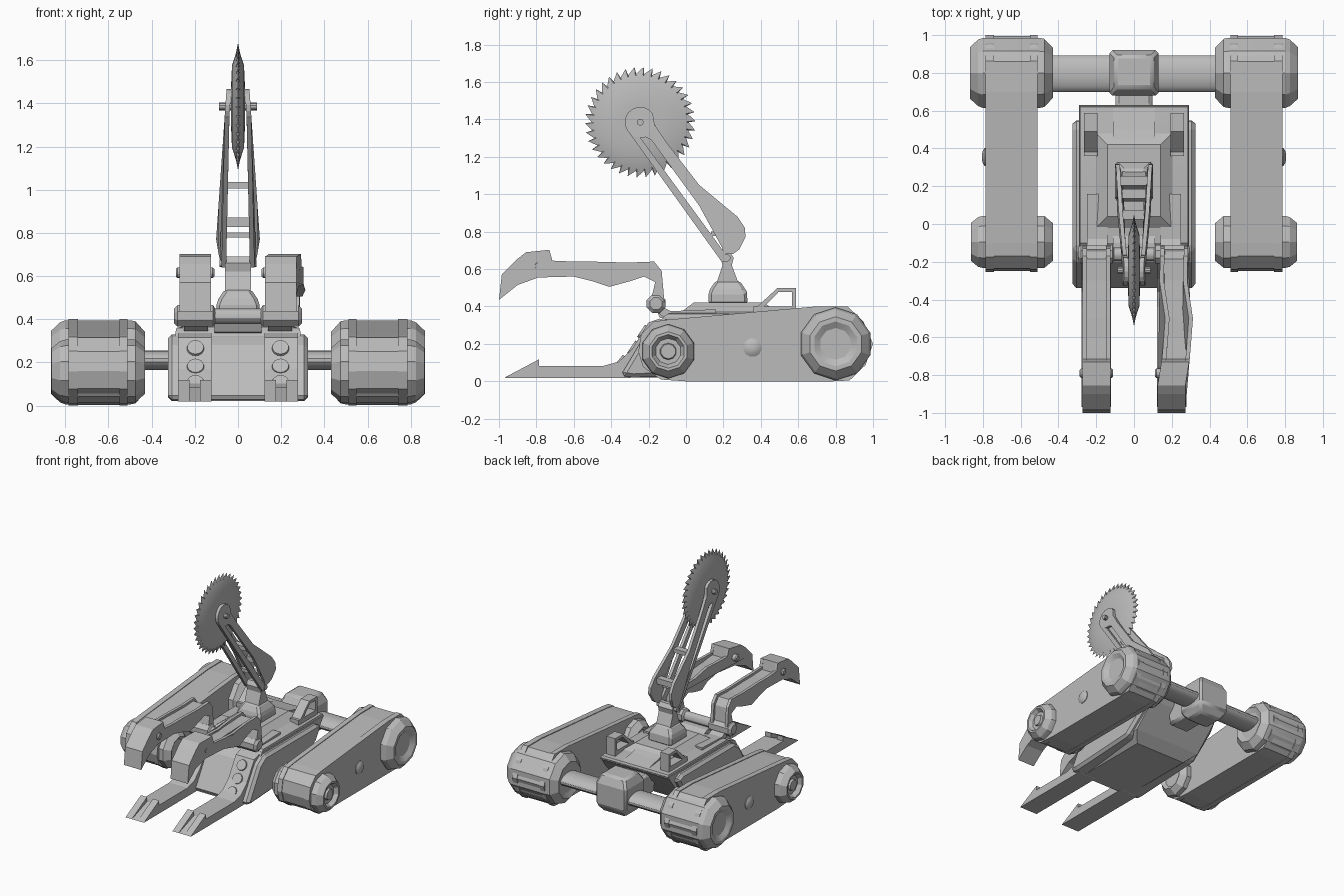
import bpy, bmesh, math
from mathutils import Vector

if "Cube" in bpy.data.objects:
    bpy.data.objects.remove(bpy.data.objects["Cube"])

steel = bpy.data.materials.new("grey_steel")
steel.use_nodes = True
GREY = (0.5, 0.5, 0.5, 1)
steel.diffuse_color = GREY
steel.node_tree.nodes["Principled BSDF"].inputs["Base Color"].default_value = GREY


def finish(name, bm, smooth=30, bevel=0):
    bmesh.ops.recalc_face_normals(bm, faces=bm.faces[:])
    mesh = bpy.data.meshes.new(name)
    bm.to_mesh(mesh)
    bm.free()
    mesh.materials.append(steel)
    ob = bpy.data.objects.new(name, mesh)
    bpy.context.scene.collection.objects.link(ob)
    if bevel:
        mod = ob.modifiers.new("Bevel", "BEVEL")
        mod.width, mod.segments, mod.limit_method = bevel, 1, "ANGLE"
    if smooth:
        bpy.ops.object.select_all(action="DESELECT")
        ob.select_set(True)
        bpy.context.view_layer.objects.active = ob
        bpy.ops.object.shade_smooth_by_angle(angle=math.radians(smooth))
    return ob


def loft(name, rings, **kw):
    """Bridge closed rings of equal length and cap both ends."""
    bm = bmesh.new()
    rows = [[bm.verts.new(p) for p in ring] for ring in rings]
    n = len(rows[0])
    for a, b in zip(rows, rows[1:]):
        for i in range(n):
            j = (i + 1) % n
            bm.faces.new((a[i], a[j], b[j], b[i]))
    bm.faces.new(rows[0])
    bm.faces.new(rows[-1])
    return finish(name, bm, **kw)


def extrude(name, pts, x0, x1, shift=lambda y, z: 0, **kw):
    """Extrude a (y, z) profile along x, with an optional sideways shift."""
    return loft(name, [[(x + shift(y, z), y, z) for y, z in pts] for x in (x0, x1)], **kw)


def lathe(name, prof, y, z, n=10, sx=1, flat=1, **kw):
    """Turn (x, radius) pairs about an axle along x."""
    ang = [math.tau * (i + 0.5) / n for i in range(n)]
    return loft(name, [[(sx * x, y + r * math.cos(a), z + flat * r * math.sin(a))
                        for a in ang] for x, r in prof], **kw)


def levels(name, secs, **kw):
    """Stack rectangles given as (z, half width, front y, back y)."""
    return loft(name, [[(-w, a, z), (w, a, z), (w, b, z), (-w, b, z)]
                       for z, w, a, b in secs], **kw)


# Track units
belt = [(-.25, .16), (-.235, .25), (-.17, .315), (-.1, .325), (.7, .395), (.86, .395),
        (.945, .315), (.995, .2), (.955, .09), (.87, .01), (.78, .003), (0, .003),
        (-.13, .015), (-.225, .08)]
lip = [(.38 + (y - .38) * 1.008, max(0, .2 + (z - .2) * 1.03)) for y, z in belt]
for sx, side in ((1, "left"), (-1, "right")):
    extrude(side + "_belt", belt, sx * .52, sx * .78, smooth=0)
    for k, (a, b) in enumerate(((.512, .55), (.742, .785))):
        extrude(f"{side}_belt_lip_{k}", lip, sx * a, sx * b, smooth=0)
    lathe(side + "_rear_wheel", [(.445, .1), (.43, .14), (.475, .19), (.5, .195), (.8, .195),
                                 (.825, .185), (.867, .145), (.867, .12), (.845, .085)],
          .8, .2, 10, sx, smooth=20)
    lathe(side + "_front_wheel", [(.45, .08), (.43, .105), (.475, .145), (.8, .145), (.825, .138),
                                  (.864, .105), (.864, .09), (.835, .07), (.835, .045), (.85, .04)],
          -.095, .16, 10, sx, smooth=20)
    lathe(side + "_belt_bolt", [(.77, .05), (.79, .05), (.8, .035), (.805, .015)],
          .355, .18, 12, sx)
    lathe(side + "_rear_axle", [(.1, .097), (.5, .097)], .795, .21, 20, sx, flat=.48)

# Rear gearbox joining axle and hull
levels("gearbox", [(.08, .09, .72, .87), (.14, .13, .68, .92), (.31, .13, .68, .92),
                   (.38, .1, .72, .89)], smooth=20, bevel=.015)
levels("gearbox_neck", [(.13, .09, .5, .72), (.31, .1, .5, .72)], bevel=.02)

# Hull, flanks and deck
levels("hull", [(.02, .22, -.33, .3), (.08, .29, -.3, .38), (.25, .29, -.2, .56),
                (.345, .29, -.12, .63)], smooth=0)
extrude("hull_flanks", [(-.35, .03), (-.28, .02), (.3, .05), (.5, .21), (.56, .3),
                        (.5, .33), (-.13, .33), (-.2, .28)], -.325, .325, smooth=0, bevel=.02)
levels("deck", [(.335, .29, -.13, .63), (.36, .285, -.1, .62), (.375, .2, -.02, .48),
                (.42, .14, .04, .42)], smooth=20)
extrude("deck_rear_fairing", [(.4, .36), (.4, .412), (.5, .385), (.62, .36)],
        -.11, .11, smooth=0)

for sx, side in ((1, "left"), (-1, "right")):
    # Front fork
    extrude(side + "_fork", [(-.97, .018), (-.785, .083), (-.44, .083), (-.36, .105), (-.29, .17),
                             (-.2, .315), (-.14, .335), (-.1, .3), (-.2, .05), (-.3, .018)],
            sx * .122, sx * .278, smooth=0)
    for k, x in enumerate((.122, .225)):
        extrude(f"{side}_fork_barb_{k}", [(-.97, .02), (-.785, .118), (-.785, .07)],
                sx * x, sx * (x + .053), smooth=0)
    # Rivets lying on the fork slope
    for k, (y, z) in enumerate(((-.355, .105), (-.284, .18), (-.232, .265))):
        bm = bmesh.new()
        bmesh.ops.create_cone(bm, cap_ends=True, segments=16, radius1=.042, radius2=.038, depth=.02)
        rivet = finish(f"{side}_rivet_{k}", bm)
        rivet.location = (sx * .197, y, z)
        rivet.rotation_euler.x = math.radians(50 if k == 0 else 57)
    # Deck handle, an open bent frame
    loop = [((.36, .38), (.49, .5), (.587, .5), (.587, .35)),
            ((.4, .38), (.495, .478), (.567, .478), (.567, .35))]
    extrude(side + "_deck_handle", list(loop[0]) + list(loop[1])[::-1],
            sx * .192, sx * .265, smooth=0)
    extrude(side + "_handle_foot", [(.36, .35), (.36, .4), (.585, .4), (.585, .35)],
            sx * .192, sx * .265, smooth=0)

# Gripper arms: two side rails with a sunken web; the left one is wavy
top = [(-1, .435), (-.985, .57), (-.9, .655), (-.855, .69), (-.73, .703), (-.715, .645),
       (-.6, .64), (-.5, .64), (-.4, .637), (-.3, .635), (-.17, .64), (-.13, .59), (-.115, .42)]
under = [(-.19, .42), (-.165, .53), (-.225, .56), (-.3, .535), (-.41, .505), (-.5, .535),
         (-.6, .56), (-.79, .555), (-.9, .515)]
web = [(y + (-.015 if y > -.2 else 0), z - (.018 if y > -.72 else 0)) for y, z in top]


def wave(y, z):
    keys = [(-1, 0), (-.85, 0), (-.7, .025), (-.5, .04), (-.3, .01), (-.1, .015), (1, .015)]
    for (a, u), (b, v) in zip(keys, keys[1:]):
        if y <= b:
            return u + (v - u) * (y - a) / (b - a)
    return 0


for sx, side in ((1, "left"), (-1, "right")):
    shift = wave if sx > 0 else (lambda y, z: 0)
    extrude(side + "_gripper_web", web + under, sx * .14, sx * .26, shift, smooth=0)
    for k, (a, b) in enumerate(((.125, .148), (.25, .272))):
        extrude(f"{side}_gripper_rail_{k}", top + under, sx * a, sx * b, shift, smooth=0)
    lathe(side + "_gripper_pin", [(.11, .018), (.118, .026), (.28, .026), (.288, .018)],
          -.79, .615, 12, sx)
    lathe(side + "_gripper_hinge", [(.105, .035), (.115, .054), (.28, .054), (.297, .035)],
          -.16, .415, 8, sx, smooth=0)
    extrude(side + "_hinge_bracket", [(-.17, .38), (-.13, .4), (-.08, .375), (.16, .385),
                                      (.16, .34), (-.1, .33)], sx * .14, sx * .25, smooth=0)
lathe("gripper_shaft", [(-.13, .036), (.13, .036)], -.16, .415, 12)
extrude("shaft_mount", [(-.16, .385), (-.1, .385), (-.03, .35), (-.1, .33), (-.14, .34)],
        -.11, .11, smooth=0)

# Turret and neck of the saw boom
levels("turret", [(.41, .1, .12, .33), (.48, .1, .12, .325), (.54, .06, .16, .285)],
       smooth=0, bevel=.015)
extrude("boom_neck", [(.155, .5), (.195, .62), (.185, .66), (.205, .69), (.235, .69),
                      (.255, .66), (.245, .62), (.29, .5)], -.06, .06, smooth=0)
lathe("boom_pivot", [(-.085, .018), (.085, .018)], .22, .66, 12)


# Boom plates spread apart towards the elbow, then close on the neck
def spread(z):
    if z < .76:
        return .055 + .025 * max(0, z - .64) / .12
    return .08 - .043 * (z - .76) / .62


centre = Vector((-.245, 1.385))
cap = [tuple(centre + .082 * Vector((math.cos(math.radians(a)), math.sin(math.radians(a)))))
       for a in range(35, 216, 20)]
plate = [(-.11, 1.285), (.07, 1.05), (.275, .88), (.315, .82), (.318, .77), (.285, .705),
         (.25, .68), (.205, .68), (.19, .72), (.07, .94), (-.185, 1.29), (-.225, 1.31),
         (-.165, 1.37)]
strut = [(-.312, 1.34), (.19, .64), (.225, .64), (.215, .675), (-.275, 1.345)]
head = cap + [(-.28, 1.31), (-.225, 1.3), (-.165, 1.355)]
for sx, side in ((1, "left"), (-1, "right")):
    lean = lambda y, z, s=sx: s * spread(z)
    for part, pts in (("plate", plate), ("strut", strut), ("head", head)):
        extrude(f"{side}_boom_{part}", pts, 0, sx * .022, lean, smooth=0)
for k, (y, z, h) in enumerate(((.16, .79, .012), (.23, .85, .022), (.05, 1.02, .015))):
    w = spread(z) + .005
    levels(f"boom_crossbar_{k}", [(z - h, w, y - .025, y + .025), (z + h, w, y - .025, y + .025)],
           smooth=0)
lathe("saw_axle", [(-.087, .018), (.087, .018)], *centre, 10)

# Saw blade: lens section with raked teeth
TEETH = 38


def blade_ring(x, low, high):
    ring = []
    for i in range(TEETH):
        for r, t in ((low, 0), (high, .12)):
            a = math.tau * (i + t) / TEETH
            ring.append((x, centre.x + r * math.cos(a), centre.y + r * math.sin(a)))
    return ring


loft("saw_blade", [blade_ring(*s) for s in ((-.032, .1, .1), (-.028, .19, .19), (-.009, .25, .25),
                                           (0, .26, .296), (.009, .25, .25), (.028, .19, .19),
                                           (.032, .1, .1))], smooth=25)
